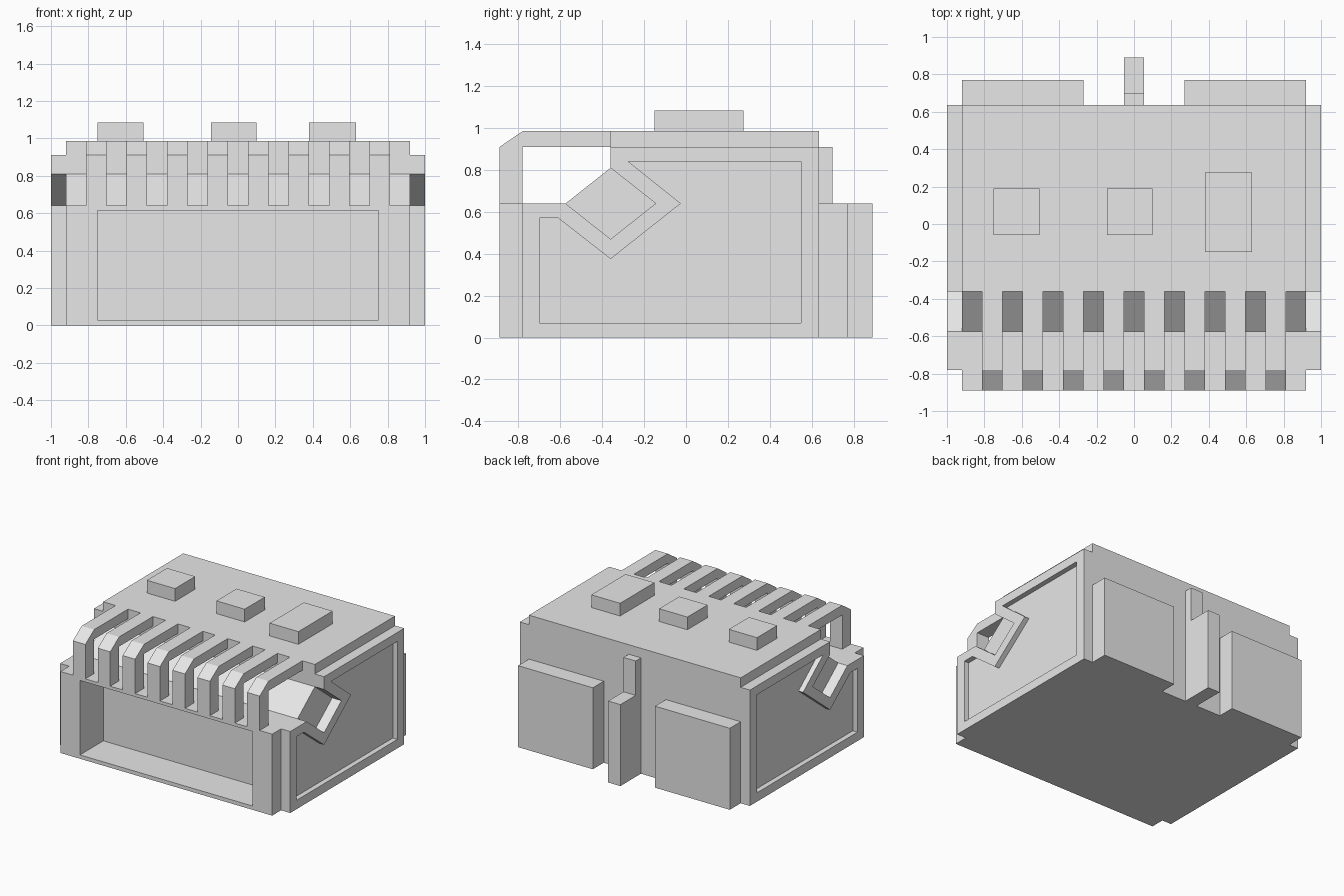
import bpy
import bmesh

cube = bpy.data.objects.get("Cube")
if cube:
    bpy.data.objects.remove(cube, do_unlink=True)

# Single plain grey
grey = bpy.data.materials.new("plain_grey")
grey.use_nodes = True
grey.diffuse_color = (0.8, 0.8, 0.8, 1)
grey.node_tree.nodes["Principled BSDF"].inputs["Base Color"].default_value = (0.8, 0.8, 0.8, 1)


def prism(name, profile, x0, x1):
    """Extrude a (y, z) outline along x."""
    bm = bmesh.new()
    face = bm.faces.new([bm.verts.new((x0, y, z)) for y, z in profile])
    new = bmesh.ops.extrude_face_region(bm, geom=[face])["geom"]
    verts = [g for g in new if isinstance(g, bmesh.types.BMVert)]
    bmesh.ops.translate(bm, verts=verts, vec=(x1 - x0, 0, 0))
    bmesh.ops.recalc_face_normals(bm, faces=bm.faces)
    mesh = bpy.data.meshes.new(name)
    bm.to_mesh(mesh)
    bm.free()
    mesh.materials.append(grey)
    obj = bpy.data.objects.new(name, mesh)
    bpy.context.collection.objects.link(obj)
    return obj


def box(name, x0, x1, y0, y1, z0, z1):
    return prism(name, [(y0, z0), (y1, z0), (y1, z1), (y0, z1)], x0, x1)


def cut(obj, cutter):
    """Subtract the cutter, bake the result and remove the cutter."""
    mod = obj.modifiers.new("recess", 'BOOLEAN')
    mod.operation = 'DIFFERENCE'
    mod.solver = 'EXACT'
    mod.object = cutter
    bpy.context.view_layer.update()
    deps = bpy.context.evaluated_depsgraph_get()
    mesh = bpy.data.meshes.new_from_object(obj.evaluated_get(deps))
    obj.modifiers.clear()
    obj.data = mesh
    bpy.data.objects.remove(cutter, do_unlink=True)


HALF = 0.92     # half width of the main body
LEDGE = 0.64    # height of the front ledge
ROOF = 0.985

# Main body with sloped front and a deep front recess
body = prism("main_body", [(-0.89, 0), (0.635, 0), (0.635, ROOF), (-0.36, ROOF),
                           (-0.36, 0.81), (-0.575, LEDGE), (-0.89, LEDGE)], -HALF, HALF)
cut(body, box("recess_cutter", -0.75, 0.75, -1.0, -0.60, 0.03, 0.615))

# Side plates with a diamond notch and a shallow inset panel
plate = [(-0.78, 0), (0.635, 0), (0.635, 0.91), (-0.36, 0.91), (-0.36, 0.81),
         (-0.145, LEDGE), (-0.36, 0.47), (-0.575, LEDGE), (-0.78, LEDGE)]
inset = [(-0.70, 0.07), (0.55, 0.07), (0.55, 0.84), (-0.275, 0.84),
         (-0.025, LEDGE), (-0.36, 0.375), (-0.61, 0.57), (-0.70, 0.57)]
for side, s in (("left", 1), ("right", -1)):
    obj = prism(side + "_side_plate", plate, s * HALF, s * 1.0)
    cut(obj, prism("inset_cutter", inset, s * 0.96, s * 1.1))

# Row of bent bars over the front opening
bar = [(-0.89, LEDGE), (-0.89, 0.91), (-0.78, ROOF), (-0.36, ROOF),
       (-0.36, 0.91), (-0.78, 0.91), (-0.78, LEDGE)]
step = 2 * HALF / 17
for i in range(8):
    x = -HALF + step * (2 * i + 1)
    prism(f"front_bar_{i + 1}", bar, x, x + step)

# Roof blocks
box("roof_block_right", -0.75, -0.505, -0.06, 0.19, ROOF, 1.085)
box("roof_block_middle", -0.145, 0.10, -0.06, 0.19, ROOF, 1.085)
box("roof_block_left", 0.38, 0.63, -0.15, 0.275, ROOF, 1.085)

# Back panels and stepped centre post
for side, x0, x1 in (("left", 0.27, HALF), ("right", -HALF, -0.27)):
    box(side + "_back_panel", x0, x1, 0.635, 0.77, 0, LEDGE)
prism("back_post", [(0.635, 0), (0.89, 0), (0.89, LEDGE), (0.70, LEDGE),
                    (0.70, 0.91), (0.635, 0.91)], -0.053, 0.053)
